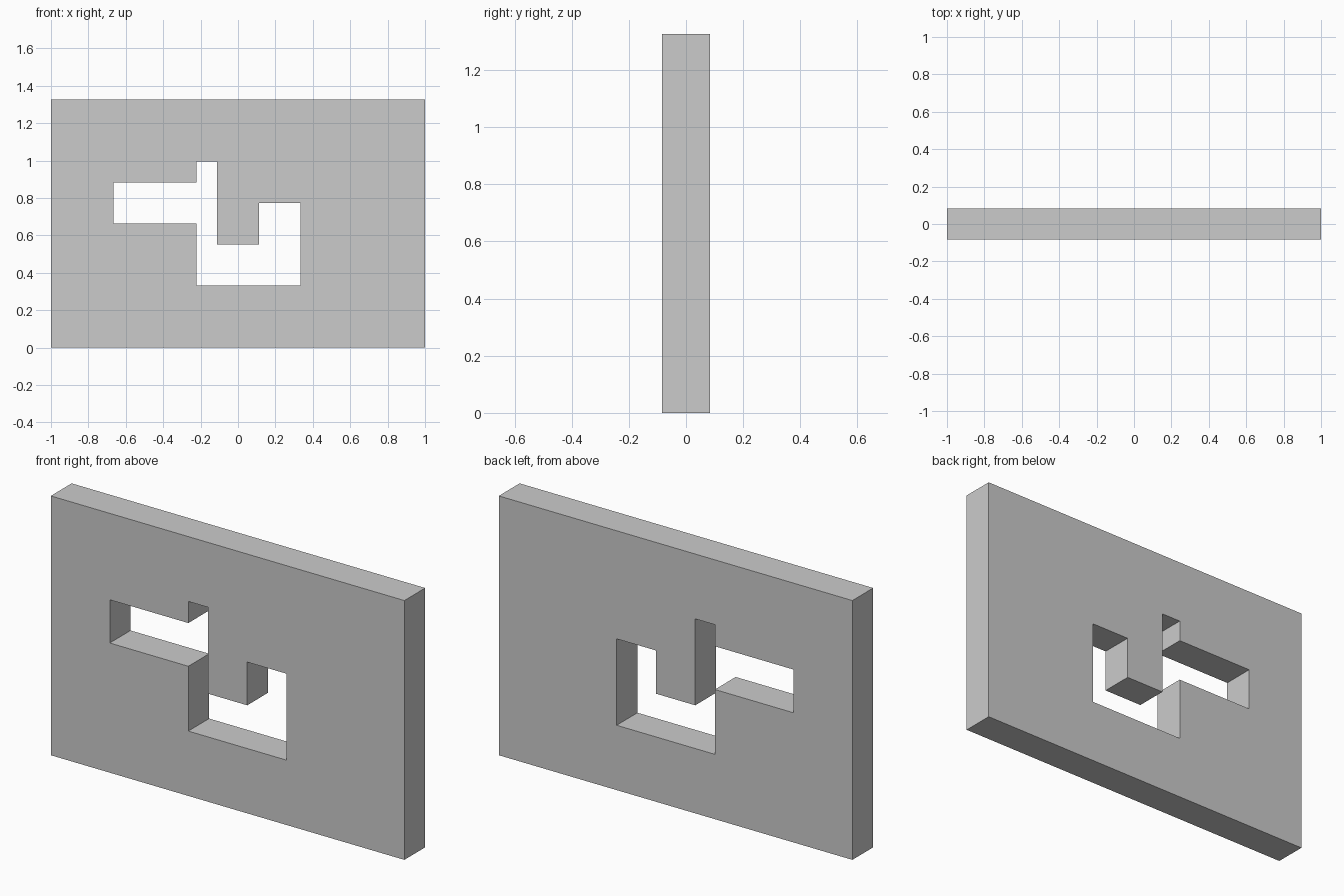
import bpy, math

if "Cube" in bpy.data.objects:
    bpy.data.objects.remove(bpy.data.objects["Cube"])

HALF_DEPTH = 0.084
UX, UZ = 1 / 9, 1.326 / 12  # layout grid cell

# Outlines in grid cells (x, z): wall panel and the stepped opening through it
panel = [(-9, 0), (9, 0), (9, 12), (-9, 12)]
opening = [(-6, 6), (-2, 6), (-2, 3), (3, 3), (3, 7), (1, 7),
           (1, 5), (-1, 5), (-1, 9), (-2, 9), (-2, 8), (-6, 8)]

# Flat curve with a hole, extruded to the wall thickness
curve = bpy.data.curves.new("wall_profile", 'CURVE')
curve.dimensions = '2D'
curve.fill_mode = 'BOTH'
curve.extrude = HALF_DEPTH
for outline in (panel, opening):
    spline = curve.splines.new('POLY')
    spline.points.add(len(outline) - 1)
    for p, (x, z) in zip(spline.points, outline):
        p.co = (x * UX, z * UZ, 0, 1)
    spline.use_cyclic_u = True

wall = bpy.data.objects.new("wall_with_opening", curve)
bpy.context.collection.objects.link(wall)
wall.rotation_euler.x = math.pi / 2  # stand it upright

# Turn into a flat-shaded mesh
bpy.context.view_layer.objects.active = wall
wall.select_set(True)
bpy.ops.object.convert(target='MESH')
bpy.ops.object.transform_apply(location=False, rotation=True, scale=False)
bpy.ops.object.mode_set(mode='EDIT')
bpy.ops.mesh.select_all(action='SELECT')
bpy.ops.mesh.remove_doubles(threshold=0.0001)
bpy.ops.mesh.normals_make_consistent(inside=False)
bpy.ops.object.mode_set(mode='OBJECT')
bpy.ops.object.shade_flat()
